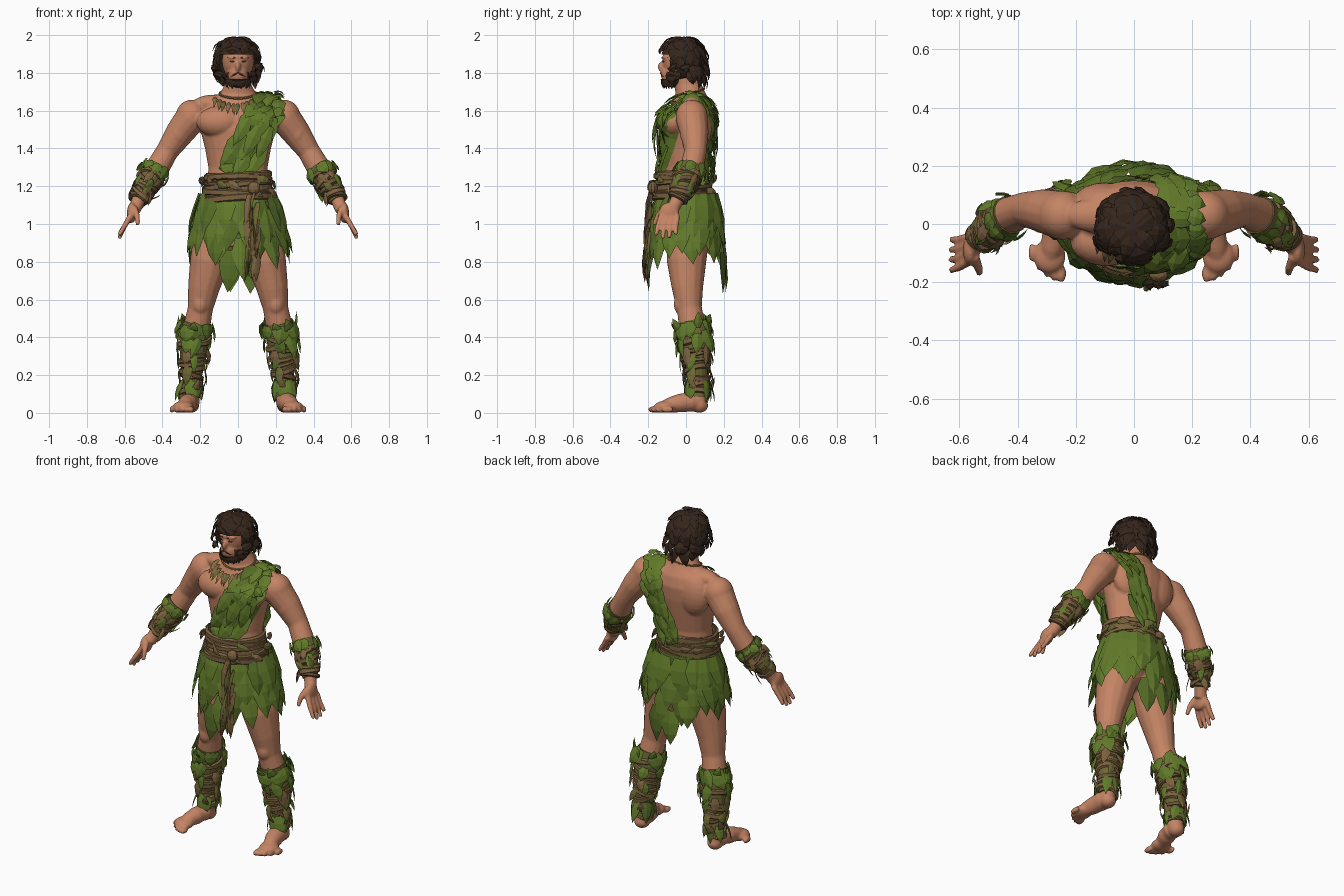
import bpy, bmesh, math, random
from mathutils import Vector as V, Matrix
from mathutils.bvhtree import BVHTree

if "Cube" in bpy.data.objects:
    bpy.data.objects.remove(bpy.data.objects["Cube"])

random.seed(7)
R = random.uniform
SKIN, LEAF, DEEP, BARK, DARKBARK, HAIR, TAN, OLIVE = range(8)
MATS = []
for nm, c in (("skin", (.55, .23, .128)), ("leaf_green", (.12, .195, .023)),
              ("deep_green", (.09, .147, .019)), ("bark_brown", (.205, .124, .05)),
              ("dark_bark", (.145, .085, .036)), ("hair_brown", (.035, .019, .0115)),
              ("bone_tan", (.25, .16, .06)), ("dry_olive", (.15, .135, .033))):
    m = bpy.data.materials.new(nm)
    m.diffuse_color = (*c, 1)
    m.use_nodes = True
    m.node_tree.nodes["Principled BSDF"].inputs["Base Color"].default_value = m.diffuse_color
    MATS.append(m)


def finish(name, bm, smooth=False):
    me = bpy.data.meshes.new(name)
    bm.to_mesh(me)
    bm.free()
    for m in MATS:
        me.materials.append(m)
    for p in me.polygons:
        p.use_smooth = smooth
    ob = bpy.data.objects.new(name, me)
    bpy.context.collection.objects.link(ob)
    return ob


def at(vals, t):
    """Interpolate a list of numbers or vectors, t from 0 to 1."""
    f = min(max(t, 0), 1) * (len(vals) - 1)
    i = min(int(f), len(vals) - 2)
    return vals[i] * (1 - f + i) + vals[i + 1] * (f - i)


def ball(bm, c, r, mat=SKIN, seg=20):
    mtx = Matrix.Translation(c) @ Matrix.Diagonal((*r, 1))
    vs = bmesh.ops.create_uvsphere(bm, u_segments=seg, v_segments=seg // 2 + 2, radius=1, matrix=mtx)["verts"]
    for f in {f for v in vs for f in v.link_faces}:
        f.material_index = mat


def skin_rings(bm, rings, mat, cap=True):
    rows = [[bm.verts.new(p) for p in r] for r in rings]
    n = len(rows[0])
    for a, b in zip(rows, rows[1:]):
        for j in range(n):
            bm.faces.new((a[j], a[(j + 1) % n], b[(j + 1) % n], b[j])).material_index = mat
    if cap:
        bm.faces.new(rows[0][::-1]).material_index = mat
        bm.faces.new(rows[-1]).material_index = mat


def frame(d):
    u = V((0, 1, .01)).cross(d).normalized()
    return u, d.cross(u).normalized()


def tube(bm, pts, rads, mat=SKIN, seg=14):
    pts = [V(p) for p in pts]
    rings = []
    for i, (p, r) in enumerate(zip(pts, rads)):
        u, v = frame((pts[min(i + 1, len(pts) - 1)] - pts[max(i - 1, 0)]).normalized())
        rings.append([p + (u * math.cos(a) + v * math.sin(a)) * r
                      for a in (math.tau * k / seg for k in range(seg))])
    skin_rings(bm, rings, mat)


def oval(rows, seg=24):
    """Horizontal rings from (z, centre y, half width, half depth)."""
    return [[V((rx * math.cos(a), cy + ry * math.sin(a), z))
             for a in (math.tau * k / seg for k in range(seg))] for z, cy, rx, ry in rows]


def leaf(bm, a, b, n, w, mat, lift=.012):
    """Pointed blade with a raised midrib from a to b, facing n."""
    d = b - a
    s = d.cross(n).normalized()
    n = s.cross(d).normalized()
    rows = []
    for t, k in ((0, .55), (.35, 1), (.68, .66)):
        c = a + d * t + n * lift * math.sin(math.pi * t)
        rows.append([bm.verts.new(q) for q in (c - s * w * k / 2, c + n * w * .1, c + s * w * k / 2)])
    rows.append([bm.verts.new(b)])
    for p, q in zip(rows, rows[1:]):
        for j in (0, 1):
            loop = (p[j], p[j + 1], q[j + 1], q[j]) if len(q) > 1 else (p[j], p[j + 1], q[0])
            bm.faces.new(loop).material_index = mat


def wrap(bm, c, u, v, ax, ru, rv, w, tilt, ph, mat, seg=20):
    """Slanted strap around an axis."""
    rings = []
    for k in range(seg + 1):
        a = math.tau * k / seg
        o = u * math.cos(a) + v * math.sin(a)
        p = c + u * math.cos(a) * ru + v * math.sin(a) * rv + ax * tilt * math.sin(a + ph)
        rings.append([p + ax * h * w + o * e for h, e in ((-.5, -.006), (-.3, .007), (.3, .007), (.5, -.006))])
    skin_rings(bm, rings, mat, cap=False)


def green():
    return DEEP if random.random() < .15 else LEAF


# ---- body: overlapping muscle volumes fused into one skin
bm = bmesh.new()
skin_rings(bm, oval([(.88, .02, .16, .12), (1.0, .015, .175, .135), (1.15, -.01, .168, .122),
                     (1.3, -.005, .157, .114), (1.4, 0, .175, .128), (1.5, .005, .2, .14), (1.58, .015, .21, .135),
                     (1.64, .03, .16, .105), (1.69, .025, .095, .08), (1.74, .01, .07, .072), (1.8, -.01, .064, .068)]), SKIN)
ball(bm, (0, -.02, 1.865), (.085, .105, .115))
ball(bm, (0, -.064, 1.79), (.058, .07, .062))
ball(bm, (0, -.128, 1.833), (.014, .023, .028))
ball(bm, (0, -.107, 1.882), (.055, .021, .013))
for s in (1, -1):
    def P(*pts):
        return [(p[0] * s, p[1], p[2]) for p in pts]
    for c, r in (((.095, -.06, 1.54), (.125, .085, .085)), ((.1, .075, 1.54), (.11, .068, .13)),
                 ((.12, .03, 1.64), (.12, .06, .045)), ((.245, .03, 1.57), (.085, .085, .088)),
                 ((.036, -.098, 1.28), (.036, .024, .034)), ((.036, -.104, 1.345), (.038, .024, .034)),
                 ((.036, -.11, 1.41), (.04, .024, .034)), ((.315, .025, 1.48), (.05, .058, .07)),
                 ((.2, -.02, .575), (.045, .045, .06)), ((.09, .06, .95), (.1, .1, .1)),
                 ((.25, .07, .04), (.045, .048, .04)), ((.29, -.11, .032), (.056, .06, .032))):
        ball(bm, P(c)[0], r)
    # arm, leg and foot
    tube(bm, P((.21, .03, 1.59), (.25, .03, 1.56), (.31, .045, 1.48), (.375, .05, 1.385), (.43, .03, 1.29),
               (.49, -.01, 1.2), (.53, -.05, 1.12), (.55, -.075, 1.07)), (.08, .085, .076, .06, .064, .05, .036, .034))
    tube(bm, P((.11, .01, .96), (.125, .01, .9), (.15, .003, .8), (.182, .008, .66), (.2, .018, .55), (.225, .04, .42),
               (.24, .05, .33), (.245, .065, .18), (.25, .065, .05)), (.1, .112, .106, .084, .067, .074, .066, .045, .046))
    tube(bm, P((.25, .09, .05), (.254, .03, .06), (.266, -.03, .052), (.282, -.085, .042), (.292, -.13, .03)),
         (.042, .055, .05, .041, .028))
    # palm, fingers, thumb and toes
    ball(bm, P((.562, -.09, 1.06))[0], (.026, .054, .055))
    for k in range(4):
        y, drop = -.135 + .028 * k, (.014, -.004, 0, .02)[k]
        tube(bm, P((.568, y + .006, 1.045), (.6, y - .014 + .004 * k, .99), (.63, y - .024 + .007 * k, .926 + drop)),
             (.0165, .0145, .0115), seg=8)
    tube(bm, P((.55, -.11, 1.085), (.535, -.148, 1.045), (.53, -.17, .995)), (.02, .016, .012), seg=8)
    for k in range(5):
        ball(bm, (s * (.25 + .025 * k), -.17 + .009 * k * k / 2, .018), ((.018 if k == 0 else .0135), .034, .018), seg=10)
bmesh.ops.recalc_face_normals(bm, faces=bm.faces)
body = finish("body", bm, True)
md = body.modifiers.new("fuse", "REMESH")
md.mode, md.voxel_size, md.use_smooth_shade = "VOXEL", .0065, True
md = body.modifiers.new("soften", "SMOOTH")
md.factor, md.iterations = .5, 7
dg = bpy.context.evaluated_depsgraph_get()
fused = bpy.data.meshes.new_from_object(body.evaluated_get(dg))
body.modifiers.clear()
body.data = fused
if not fused.materials:
    fused.materials.append(MATS[SKIN])
for p in fused.polygons:
    p.use_smooth = True
    p.material_index = 0
bvh = BVHTree.FromPolygons([v.co.copy() for v in fused.vertices], [list(p.vertices) for p in fused.polygons])


def front(x, z, off):
    hit = bvh.ray_cast(V((x, -1, z)), V((0, 1, 0)))[0] or V((x, -.12, z))
    return hit + V((0, -off, 0))


# ---- face: eyes, brows, moustache, beard
F = V((0, -1, 0))
bm = bmesh.new()
for s in (1, -1):
    leaf(bm, front(.018 * s, 1.86, .003), front(.046 * s, 1.861, .003), F, .012, HAIR, .003)
    leaf(bm, front(.012 * s, 1.88, .004), front(.06 * s, 1.882, .004), F, .014, HAIR, .004)
    leaf(bm, front(0, 1.802, .003), front(.042 * s, 1.778, .008), F, .013, HAIR, .004)
finish("eyes_and_brows", bm)
bm = bmesh.new()
ball(bm, (0, -.064, 1.78), (.063, .074, .058), HAIR)
cut = [f for f in bm.faces if f.calc_center_median().z > 1.772 and abs(f.calc_center_median().x) < .05]
bmesh.ops.delete(bm, geom=cut, context="FACES")
for k in range(11):
    a = math.radians(-165 + 150 * k / 10)
    o = V((math.cos(a), math.sin(a), 0))
    c = V((0, -.064, 0)) + o * .064
    leaf(bm, c + V((0, 0, 1.768)), c * .92 + V((0, 0, R(1.712, 1.73))), o, .03, HAIR, .006)
finish("beard", bm)

# ---- hair: cap open at the face, with layered locks
HC = V((-.007, -.017, 1.865))


def hair_pt(az, el, k=1):
    a, e = math.radians(az), math.radians(el)
    return HC + V((.112 * math.cos(e) * math.cos(a), .118 * math.cos(e) * math.sin(a), .124 * math.sin(e))) * k


bm = bmesh.new()
ball(bm, HC, (.112, .118, .124), HAIR)
cut = [f for f in bm.faces if f.calc_center_median().y < -.055 and f.calc_center_median().z < 1.91
       and abs(f.calc_center_median().x) < .085]
bmesh.ops.delete(bm, geom=cut, context="FACES")
for el, n, drop in ((80, 7, 45), (60, 11, 42), (38, 14, 42), (15, 16, 40), (-8, 16, 36), (-28, 14, 30)):
    for k in range(n):
        az = 360 * (k + R(-.3, .3)) / n - 90
        off = abs((az + 90 + 180) % 360 - 180)
        tip = el - drop
        if off < 46:
            if el < 30:
                continue
            tip = max(tip, 14)
        a, b = hair_pt(az, el, 1.0), hair_pt(az + R(-22, 22), tip, R(1.06, 1.22))
        if el < -5:
            b = a + (a - HC) * R(.05, .2) + V((R(-.025, .025), R(-.01, .02), -(R(.03, .06) if off < 110 else R(.07, .1))))
        leaf(bm, a, b, a - HC, R(.05, .075), HAIR, .014)
finish("hair", bm)

# ---- shoulder sash: backing strip plus overlapping leaves
GUIDE = [V(p) for p in ((-.04, -.3, 1.25), (.06, -.3, 1.4), (.12, -.3, 1.54), (.155, -.26, 1.68), (.16, -.09, 1.78),
                        (.16, .12, 1.78), (.15, .28, 1.66), (.11, .3, 1.52), (.06, .3, 1.38), (0, .3, 1.22))]
HALF = (.08, .088, .085, .068, .056, .054, .052, .05, .05, .05)


def sash(t, u, off):
    p = at(GUIDE, t)
    tan = at(GUIDE, t + .05) - at(GUIDE, t - .05)
    out = (p - V((p.x, .02, min(p.z, 1.55)))).normalized()
    q = p + tan.cross(out).normalized() * u * at(HALF, t)
    return (bvh.ray_cast(q, -out)[0] or q - out * .15) + out * off, out


bm = bmesh.new()
rows = [[bm.verts.new(sash(i / 40, u / 4, .014 if abs(u) < 4 else .005)[0]) for u in range(-4, 5)] for i in range(41)]
for a, b in zip(rows, rows[1:]):
    for j in range(8):
        bm.faces.new((a[j], a[j + 1], b[j + 1], b[j])).material_index = LEAF
bmesh.ops.recalc_face_normals(bm, faces=bm.faces)
for i in range(16):
    t = (i + .5) / 16
    for u in (-.7, .05, .8):
        tt, uu = t + R(-.015, .015), u + R(-.15, .15)
        a, n = sash(tt, uu, .016)
        b = sash(tt + (-.13 if t < .48 else .13), uu * 1.2, R(.022, .042))[0]
        if .03 < (b - a).length < .24:
            leaf(bm, a, b, n, R(.07, .09), green(), .008)
for k in range(6):  # ruffled shoulder edge
    a, n = sash(.33 + .045 * k, .5, .02)
    leaf(bm, a, a + V((.06, R(-.02, .02), R(-.025, .01))), n, .06, green())
finish("leaf_sash", bm)

# ---- skirt: inner shell and hanging rows


def skirt(a, z, off=0):
    k = min((1.18 - z) / .33, 1)
    return V(((.18 + .072 * k + off) * math.cos(a), .004 + (.138 + .046 * k + off) * math.sin(a), z))


bm = bmesh.new()
skin_rings(bm, [[skirt(math.tau * k / 32, z, -.008) for k in range(32)] for z in (1.18, 1.08, .98, .92)][::-1], DEEP, False)
for r in range(4):
    n = 15
    for k in range(n):
        a = math.tau * (k + .5 * (r % 2) + R(-.15, .15)) / n + .21
        hem = .825 - .19 * abs(math.sin(a)) ** 7 + R(-.03, .03)
        z = 1.16 - (1.16 - hem - .2) * r / 3
        p = skirt(a, z, .014 - .002 * r)
        q = skirt(a + R(-.12, .12), z - R(.2, .225), R(.012, .042))
        leaf(bm, p, q, V((math.cos(a), math.sin(a), .1)), R(.105, .13), green(), .006)
finish("leaf_skirt", bm)

# ---- belt: wound straps, knot and hanging tails
X, Y, Z = V((1, 0, 0)), V((0, 1, 0)), V((0, 0, 1))
bm = bmesh.new()
skin_rings(bm, oval([(1.12, -.02, .185, .15), (1.2, -.02, .18, .146), (1.27, -.015, .168, .136)]), BARK, False)
for k in range(8):
    z = 1.13 + .018 * k
    wrap(bm, V((0, -.022, z)), X, Y, Z, .19 - .018 * k / 7, .155 - .015 * k / 7, R(.024, .042), R(.006, .03), R(0, 6.3),
         DARKBARK if k % 4 == 1 else BARK, 28)
ball(bm, (.085, -.175, 1.19), (.035, .026, .035), BARK, 10)
for k in range(16):
    x, z = .085 + R(-.03, .025), 1.18 - .022 * k
    leaf(bm, V((x, -.185 - .001 * k, z)), V((x - .012 + R(-.03, .02), -R(.2, .225), max(z - .2, .69))),
         V((R(-.9, .9) if k % 2 else (1.6 if k % 4 else -1.6), -1, 0)), R(.035, .055), (BARK, OLIVE, BARK, DARKBARK)[k // 2 % 4])
for k in range(14):
    a = math.tau * k / 14 + R(-.1, .1)
    o = V((math.cos(a), math.sin(a), 0))
    p = V((.182 * o.x, -.02 + .155 * o.y, R(1.18, 1.25)))
    leaf(bm, p, p + o * .012 + V((-o.y, o.x, 0)) * .08 + Z * R(-.05, .03), o, .045, (BARK, OLIVE)[k % 3 == 0])
finish("belt", bm)

# ---- necklace: cord lying on the skin, with pendants
bm = bmesh.new()
cord = []
for k in range(29):
    a = math.tau * k / 28
    o = V((math.cos(a), math.sin(a), 0))
    z = 1.69 + .025 * o.y
    cord.append((bvh.ray_cast(V((0, .01, z)) + o * .4, -o)[0] or V((0, .01, z)) + o * .1) + o * .003)
for a, b in zip(cord, cord[1:]):
    tube(bm, (a, b), (.006, .006), TAN, 6)
for k in range(9):
    x = -.12 + .024 * k
    z = 1.672 - .035 * (1 - ((k - 4.5) / 4.5) ** 2)
    leaf(bm, front(x, z, .008), front(x * 1.1 + R(-.01, .01), z - R(.045, .065), .012), F, .026, (TAN, BARK, OLIVE)[k % 3])
finish("necklace", bm)


# ---- limb coverings: core, straps and ragged leaves
def cover(name, pts, rads, straps, tufts):
    pts = [V(p) for p in pts]
    bm = bmesh.new()
    tube(bm, pts, rads, OLIVE)

    def loc(t, a, off):
        u, v = frame((at(pts, t + .1) - at(pts, t - .1)).normalized())
        o = u * math.cos(a) + v * math.sin(a)
        extra = (pts[0] - pts[1]).normalized() * max(-t, 0) * .4 + (pts[-1] - pts[-2]).normalized() * max(t - 1, 0) * .4
        return at(pts, t) + extra + o * (at(rads, t) + off), o
    for k in range(straps):
        t = .2 + .8 * (k + .5) / straps
        d = (at(pts, t + .1) - at(pts, t - .1)).normalized()
        r = at(rads, t) + .004
        wrap(bm, at(pts, t), *frame(d), d, r, r, R(.022, .04), R(.008, .035), R(0, 6.3), DARKBARK if k % 4 == 2 else BARK, 16)
    for t0, t1, n, w, kind in tufts:
        for k in range(n):
            a = math.tau * (k + R(-.3, .3)) / n
            p, o = loc(t0 + R(-.04, .04), a, .006)
            q = loc(t1 + R(-.05, .05), a + R(-.5, .5), R(.006, .038))[0]
            leaf(bm, p, q, o, w * R(.8, 1.2), green() if kind == LEAF else kind, .005)
    finish(name, bm)


for s, side in ((1, "left"), (-1, "right")):
    cover(side + "_leg_wrap", [(s * x, y, z) for x, y, z in ((.215, .03, .48), (.228, .044, .4), (.238, .052, .29),
          (.245, .064, .18), (.25, .066, .085))], (.075, .079, .069, .05, .052), 10,
          ((.16, -.08, 9, .06, LEAF), (.01, .28, 8, .085, LEAF), (.22, .46, 6, .07, LEAF), (.4, .6, 5, .055, BARK),
           (.46, .68, 4, .05, LEAF), (.62, .82, 4, .05, OLIVE), (.78, 1.08, 9, .055, LEAF), (.92, .72, 4, .04, BARK)))
    cover(side + "_arm_wrap", [(s * x, y, z) for x, y, z in ((.425, .032, 1.3), (.46, .01, 1.245), (.495, -.015, 1.19),
          (.527, -.047, 1.125))], (.068, .064, .053, .044), 7,
          ((.22, -.2, 9, .05, LEAF), (.02, .36, 8, .065, LEAF), (.32, .66, 5, .05, BARK), (.5, .85, 3, .045, LEAF),
           (.75, 1.08, 6, .04, BARK), (.85, .5, 4, .04, OLIVE)))
